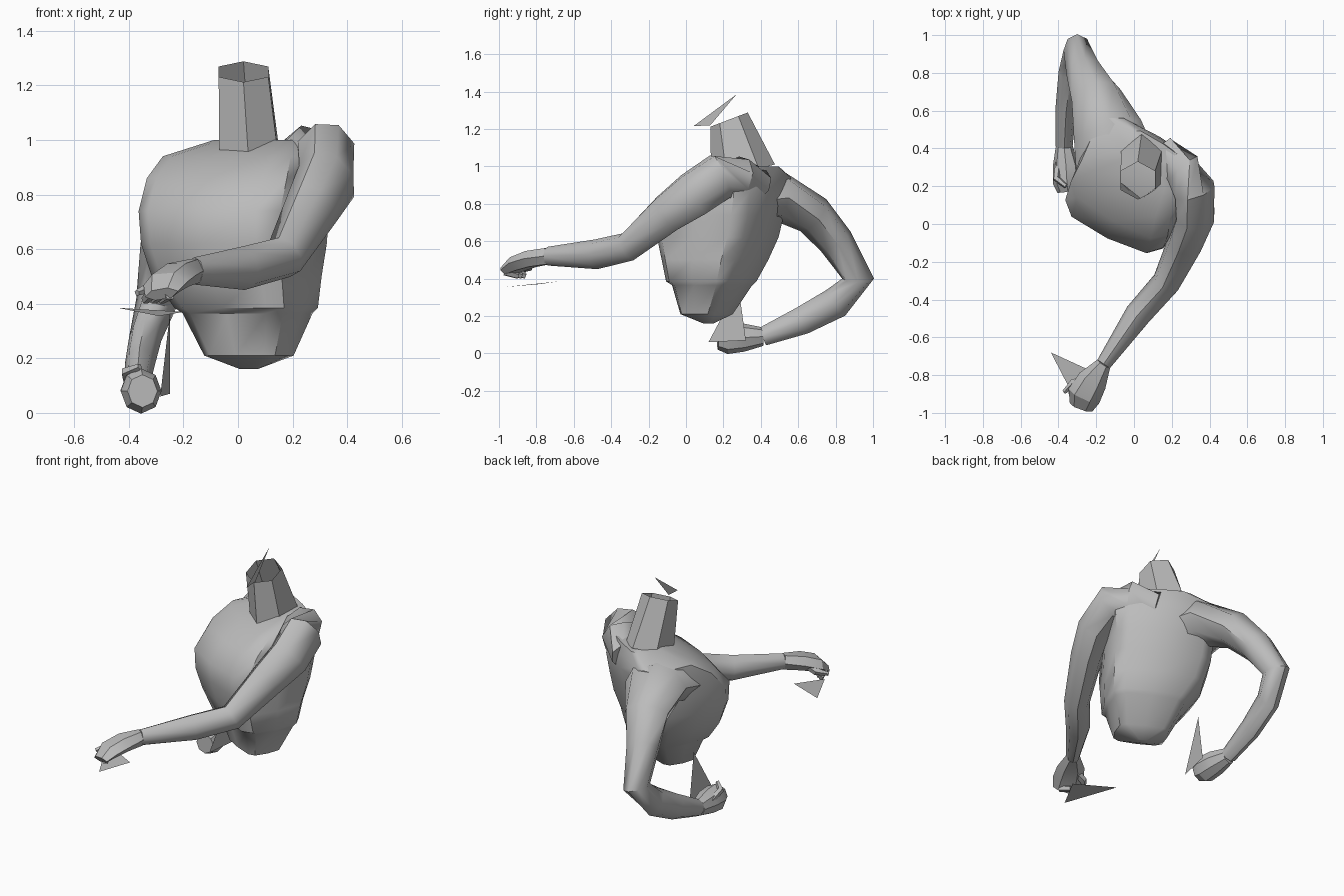
import bpy, bmesh, math
from mathutils import Vector

cube = bpy.data.objects.get("Cube")
if cube:
    bpy.data.objects.remove(cube, do_unlink=True)

grey = bpy.data.materials.new("plain grey")
grey.use_nodes = True
colour = (0.5, 0.5, 0.5, 1)
grey.diffuse_color = colour
grey.node_tree.nodes["Principled BSDF"].inputs["Base Color"].default_value = colour


def finish(name, bm, angle):
    bmesh.ops.recalc_face_normals(bm, faces=bm.faces)
    mesh = bpy.data.meshes.new(name)
    bm.to_mesh(mesh)
    bm.free()
    obj = bpy.data.objects.new(name, mesh)
    bpy.context.collection.objects.link(obj)
    mesh.materials.append(grey)
    bpy.ops.object.select_all(action="DESELECT")
    obj.select_set(True)
    bpy.context.view_layer.objects.active = obj
    bpy.ops.object.shade_smooth_by_angle(angle=math.radians(angle))
    return obj


def loft(name, rings, angle=35, caps=True):
    bm = bmesh.new()
    loops = [[bm.verts.new(p) for p in ring] for ring in rings]
    n = len(loops[0])
    for low, high in zip(loops, loops[1:]):
        for i in range(n):
            j = (i + 1) % n
            bm.faces.new((low[i], low[j], high[j], high[i]))
    if caps:
        for loop in (loops[0], loops[-1]):
            mid = bm.verts.new(sum((v.co for v in loop), Vector()) / n)
            for i in range(n):
                bm.faces.new((loop[i], loop[(i + 1) % n], mid))
    return finish(name, bm, angle)


def limb(name, path, side, sides=8, angle=48):
    """path holds (x, y, z, radius along side, radius across)"""
    pts = [Vector(p[:3]) for p in path]
    rings = []
    for k, p in enumerate(path):
        a, b = pts[max(k - 1, 0)], pts[min(k + 1, len(pts) - 1)]
        t = (b - a).normalized()
        s = Vector(side)
        s = (s - t * s.dot(t)).normalized()
        u = t.cross(s)
        turns = [math.tau * i / sides for i in range(sides)]
        rings.append([pts[k] + s * p[3] * math.cos(w) + u * p[4] * math.sin(w) for w in turns])
    return loft(name, rings, angle)


def oval(x, y, z, a, b, yaw=-26, n=12, power=0.5, tilt=0.0):
    """flattened ring; tilt raises it towards the back"""
    yaw = math.radians(yaw)
    ring = []
    for i in range(n):
        w = math.tau * i / n
        c, s = math.cos(w), math.sin(w)
        u = a * math.copysign(abs(c) ** power, c)
        v = b * math.copysign(abs(s) ** power, s)
        dx = u * math.cos(yaw) - v * math.sin(yaw)
        dy = u * math.sin(yaw) + v * math.cos(yaw)
        ring.append(Vector((x + dx, y + dy, z + dy * tilt)))
    return ring


# Body: blunt tip, tapered waist, chest and sloping shoulders
loft("torso", [
    oval(0.04, 0.12, 0.16, 0.03, 0.02),
    oval(0.04, 0.11, 0.21, 0.155, 0.11),
    oval(0.035, 0.14, 0.365, 0.22, 0.175),
    oval(0.03, 0.135, 0.385, 0.24, 0.20),
    oval(-0.005, 0.155, 0.50, 0.285, 0.235),
    oval(-0.015, 0.17, 0.62, 0.305, 0.275),
    oval(-0.015, 0.185, 0.74, 0.31, 0.29),
    oval(0.01, 0.24, 0.86, 0.315, 0.255, -29),
    oval(0.03, 0.30, 0.94, 0.30, 0.185, -33),
    oval(0.10, 0.34, 1.00, 0.19, 0.10, -33),
], 42)

# Open six-sided neck
loft("neck", [
    oval(0.04, 0.305, 0.96, 0.17, 0.125, yaw=-90, n=6, power=1, tilt=0.3),
    oval(0.02, 0.23, 1.25, 0.10, 0.105, yaw=-90, n=6, power=1, tilt=0.38),
], 25, caps=False)

# Arm reaching forward
limb("left_arm", [
    (0.14, 0.38, 0.90, 0.09, 0.10),
    (0.255, 0.28, 0.94, 0.11, 0.12),
    (0.32, 0.18, 0.945, 0.115, 0.13),
    (0.325, 0.04, 0.85, 0.105, 0.13),
    (0.27, -0.10, 0.75, 0.095, 0.11),
    (0.17, -0.31, 0.57, 0.075, 0.08),
    (0.02, -0.48, 0.53, 0.07, 0.08),
    (-0.16, -0.74, 0.52, 0.04, 0.05),
], (0.82, -0.57, 0))
limb("left_hand", [
    (-0.16, -0.74, 0.52, 0.04, 0.05),
    (-0.22, -0.83, 0.505, 0.08, 0.05),
    (-0.265, -0.91, 0.475, 0.09, 0.045),
    (-0.28, -0.97, 0.435, 0.065, 0.025),
], (0.82, -0.57, 0), 6, 25)

# Arm swung back with a bent elbow, broad where it joins the flank
limb("right_arm", [
    (-0.09, 0.30, 0.80, 0.22, 0.14),
    (-0.14, 0.50, 0.84, 0.185, 0.135),
    (-0.20, 0.68, 0.74, 0.135, 0.11),
    (-0.26, 0.80, 0.60, 0.10, 0.095),
    (-0.30, 0.92, 0.40, 0.075, 0.085),
    (-0.34, 0.80, 0.27, 0.06, 0.085),
    (-0.36, 0.62, 0.175, 0.055, 0.075),
    (-0.37, 0.41, 0.09, 0.045, 0.05),
], (1, 0, 0))
limb("right_hand", [
    (-0.37, 0.41, 0.09, 0.045, 0.05),
    (-0.36, 0.31, 0.085, 0.07, 0.075),
    (-0.355, 0.22, 0.08, 0.075, 0.083),
    (-0.35, 0.17, 0.08, 0.055, 0.06),
], (1, 0, 0), 8, 25)

# Thumbs and curled fingers
limb("left_thumb", [(-0.24, -0.83, 0.50, 0.025, 0.025), (-0.32, -0.84, 0.46, 0.022, 0.022),
                    (-0.37, -0.89, 0.44, 0.012, 0.012)], (0, 0, 1), 5, 25)
limb("right_thumb", [(-0.40, 0.32, 0.11, 0.02, 0.02), (-0.41, 0.24, 0.15, 0.02, 0.02),
                     (-0.36, 0.20, 0.17, 0.012, 0.012)], (1, 0, 0), 5, 25)
for i in range(3):
    limb(f"left_finger_{i + 1}", [
        (-0.25 - 0.035 * i, -0.965 + 0.025 * i, 0.435, 0.022, 0.022),
        (-0.28 - 0.03 * i, -0.90 + 0.02 * i, 0.415, 0.018, 0.015),
    ], (0, 0, 1), 5, 25)

# Thin triangular blades
blades = {
    "neck_blade": [(0.03, 0.27, 1.385), (0.03, 0.04, 1.215), (0.03, 0.13, 1.22)],
    "left_hand_blade": [(-0.44, -0.68, 0.385), (-0.20, -0.79, 0.37), (-0.29, -0.97, 0.355)],
    "right_hand_blade": [(-0.25, 0.28, 0.36), (-0.285, 0.12, 0.06), (-0.25, 0.32, 0.07)],
}
for name, corners in blades.items():
    bm = bmesh.new()
    bm.faces.new([bm.verts.new(c) for c in corners])
    finish(name, bm, 30)
